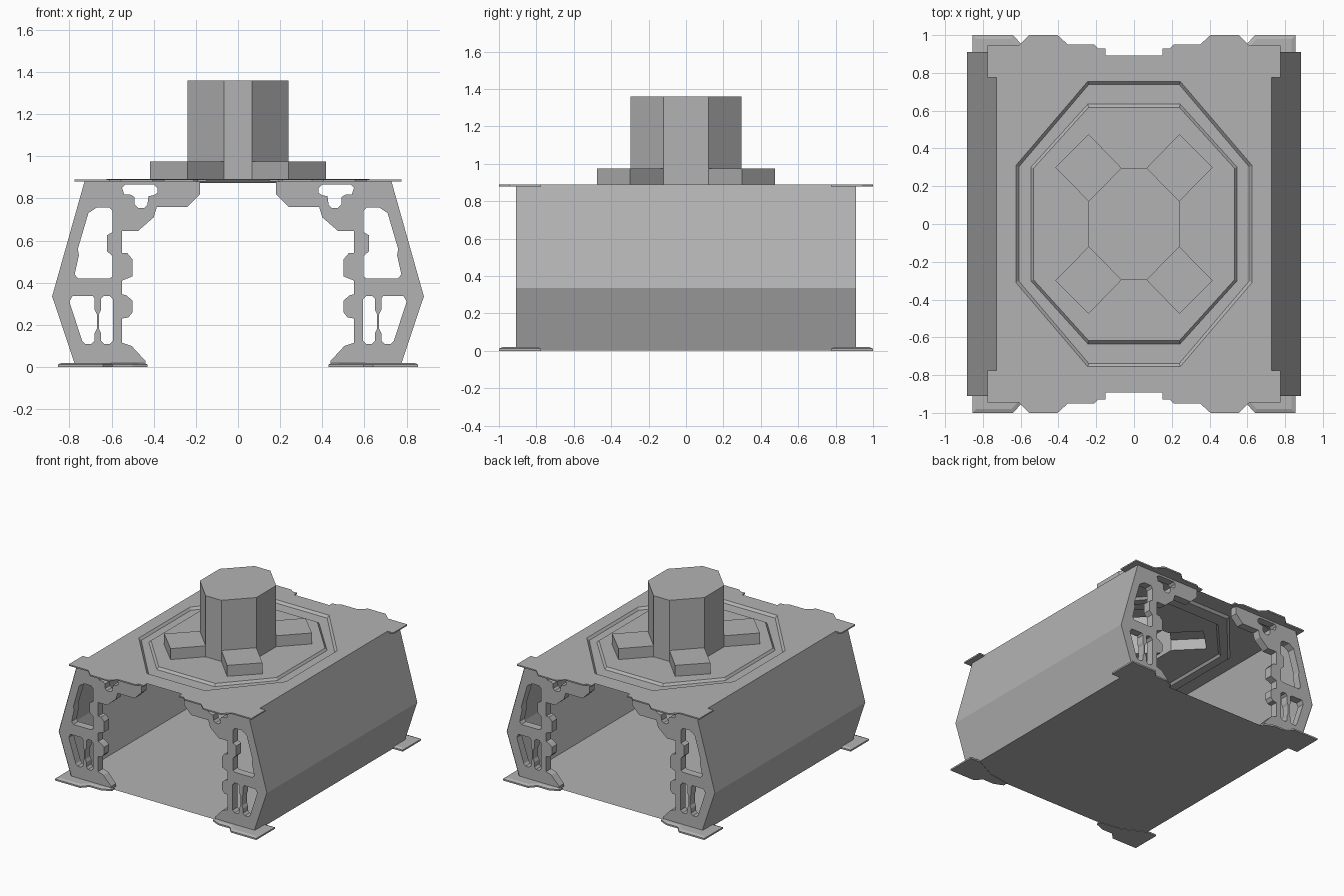
import bpy, bmesh, math
from mathutils import Matrix

if "Cube" in bpy.data.objects:
    bpy.data.objects.remove(bpy.data.objects["Cube"])

GREY = bpy.data.materials.new("dark_grey")
GREY.diffuse_color = (.45, .45, .45, 1)
GREY.use_nodes = True
GREY.node_tree.nodes["Principled BSDF"].inputs["Base Color"].default_value = GREY.diffuse_color


def add(name, mesh, mirror=()):
    mesh.materials.clear()
    mesh.materials.append(GREY)
    ob = bpy.data.objects.new(name, mesh)
    bpy.context.scene.collection.objects.link(ob)
    if mirror:
        m = ob.modifiers.new("Mirror", 'MIRROR')
        m.use_axis = ['X' in mirror, 'Y' in mirror, False]
        m.use_mirror_merge = False
    return ob


def from_faces(name, verts, faces, mirror=()):
    me = bpy.data.meshes.new(name)
    me.from_pydata(verts, [], faces)
    return add(name, me, mirror)


def cut_sheet(name, loops, matrix, depth=0.0, mirror=()):
    """Flat outline with holes, filled, optionally thickened, then placed."""
    cu = bpy.data.curves.new(name, 'CURVE')
    cu.dimensions, cu.fill_mode, cu.extrude = '2D', 'BOTH', depth / 2
    for pts in loops:
        s = cu.splines.new('POLY')
        s.points.add(len(pts) - 1)
        for p, (x, y) in zip(s.points, pts):
            p.co = (x, y, 0, 1)
        s.use_cyclic_u = True
    tmp = bpy.data.objects.new(name, cu)
    me = bpy.data.meshes.new_from_object(tmp)
    bpy.data.objects.remove(tmp)
    me.transform(matrix)
    for p in me.polygons:
        p.use_smooth = False
    return add(name, me, mirror)


def flange(name, pts, z, h, inset, rise):
    """Thin corner plate with a chamfered top, repeated on all four corners."""
    bm = bmesh.new()
    f = bm.faces.new([bm.verts.new((x, y, z)) for x, y in pts])
    top = bmesh.ops.extrude_face_region(bm, geom=[f], use_keep_orig=True)['geom']
    bmesh.ops.translate(bm, vec=(0, 0, h), verts=[g for g in top if isinstance(g, bmesh.types.BMVert)])
    face = [g for g in top if isinstance(g, bmesh.types.BMFace)]
    bmesh.ops.recalc_face_normals(bm, faces=bm.faces)
    bmesh.ops.inset_region(bm, faces=face, thickness=inset, depth=rise, use_even_offset=True)
    bmesh.ops.recalc_face_normals(bm, faces=bm.faces)
    me = bpy.data.meshes.new(name)
    bm.to_mesh(me)
    bm.free()
    return add(name, me, 'XY')


def around(q):
    """Points of the first quadrant, repeated anticlockwise in all four."""
    out = []
    for sx, sy in ((1, 1), (-1, 1), (-1, -1), (1, -1)):
        pts = [(x * sx, y * sy) for x, y in q]
        out += pts if sx * sy > 0 else pts[::-1]
    return out


def rings(loops):
    """Vertices and quads joining successive loops [(points, z), ...]."""
    n = len(loops[0][0])
    verts = [(x, y, z) for pts, z in loops for x, y in pts]
    faces = [(k * n + i, k * n + (i + 1) % n, (k + 1) * n + (i + 1) % n, (k + 1) * n + i)
             for k in range(len(loops) - 1) for i in range(n)]
    return verts, faces


ROOF = 0.891
W = 0.91   # half length of the walls
E = 0.893  # half length of floor and roof in the middle

# floor and the folded side walls (thin sheets)
from_faces("floor", [(-.775, -E, .003), (.775, -E, .003), (.775, E, .003), (-.775, E, .003)], [(0, 1, 2, 3)])
from_faces("side_wall", [(x, y, z) for x, z in ((.775, .003), (.885, .335), (.728, ROOF)) for y in (-W, W)],
           [(0, 1, 3, 2), (2, 3, 5, 4)], 'X')

# roof: outer sheet with stepped ends, sunken octagonal groove, inner sheet open under the column
oct_a = around([(.625, .31), (.245, .755)])
oct_b = around([(.61, .302), (.24, .738)])
oct_c = around([(.545, .302), (.245, .634)])
oct_d = around([(.532, .295), (.24, .618)])
star = around([(.24, .12), (.417, .3), (.24, .475), (.067, .297)])
ends = [(.775, .775), (.775, .945), (.61, .945), (.555, 1.0), (.405, 1.0), (.35, .95), (.21, .95),
        (.19, .93), (.15, .93), (.15, E)]
lift = Matrix.Translation((0, 0, ROOF))
cut_sheet("roof_outer", [around([(.728, .775)] + ends), oct_a], lift)
cut_sheet("roof_inner", [oct_d, star], lift)
from_faces("roof_groove", *rings([(oct_a, ROOF), (oct_b, ROOF - .017), (oct_c, ROOF - .017), (oct_d, ROOF)]))

# hollow octagonal column with four diagonal feet
v, f = rings([(star, ROOF), (star, .975)])
corner = [i for i in range(16) if i % 4 in (0, 3)]
f += [tuple(16 + k + j for j in range(4)) for k in (0, 4, 8, 12)]
v += [(star[i][0], star[i][1], 1.36) for i in corner]
f += [(16 + corner[i], 16 + corner[(i + 1) % 8], 32 + (i + 1) % 8, 32 + i) for i in range(8)]
f.append(tuple(range(32, 40)))
from_faces("column_with_feet", v, f)

# pierced end frames
outline = [(.727, .885), (.882, .335), (.773, .01), (.44, .01), (.44, .03), (.505, .10), (.55, .115), (.55, .23),
           (.52, .235), (.50, .26), (.50, .315), (.53, .34), (.55, .345), (.55, .41), (.50, .43), (.50, .51),
           (.525, .54), (.55, .54), (.55, .645), (.475, .645), (.40, .71), (.385, .76), (.24, .76),
           (.18, .82), (.18, .885)]
upper = [(.71, .73), (.67, .757), (.61, .757), (.595, .74), (.595, .64), (.622, .625), (.622, .55), (.595, .525),
         (.595, .43), (.61, .42), (.76, .42), (.775, .44), (.755, .53), (.76, .56)]
outer_slot = [(.80, .31), (.785, .338), (.69, .338), (.68, .325), (.68, .27), (.67, .25), (.67, .18),
              (.68, .16), (.68, .125), (.695, .11), (.725, .11), (.74, .125)]
inner_slot = [(.65, .325), (.635, .338), (.61, .338), (.592, .32), (.592, .125), (.61, .108), (.635, .108),
              (.65, .125), (.65, .16), (.66, .18), (.66, .25), (.65, .27)]
top_hole = [(.55, .85), (.535, .865), (.40, .865), (.383, .85), (.383, .825), (.40, .815), (.425, .81), (.43, .77),
            (.445, .755), (.475, .755), (.49, .77), (.49, .805), (.51, .818), (.54, .818)]
stand = Matrix.Translation((0, -.88, 0)) @ Matrix.Rotation(math.pi / 2, 4, 'X')
cut_sheet("end_frame", [outline, upper, outer_slot, inner_slot, top_hole], stand, .06, 'XY')

# corner flanges under the roof and at the floor
flange("roof_flange", ends + [(.30, .87), (.725, .775)], .88, .010, .004, 0)
flange("floor_flange", [(.855, .775), (.855, 1.0), (.64, 1.0), (.595, .95), (.50, .95), (.43, .92), (.43, .885),
                        (.60, .86), (.77, .775)], 0, .012, .02, .008)
